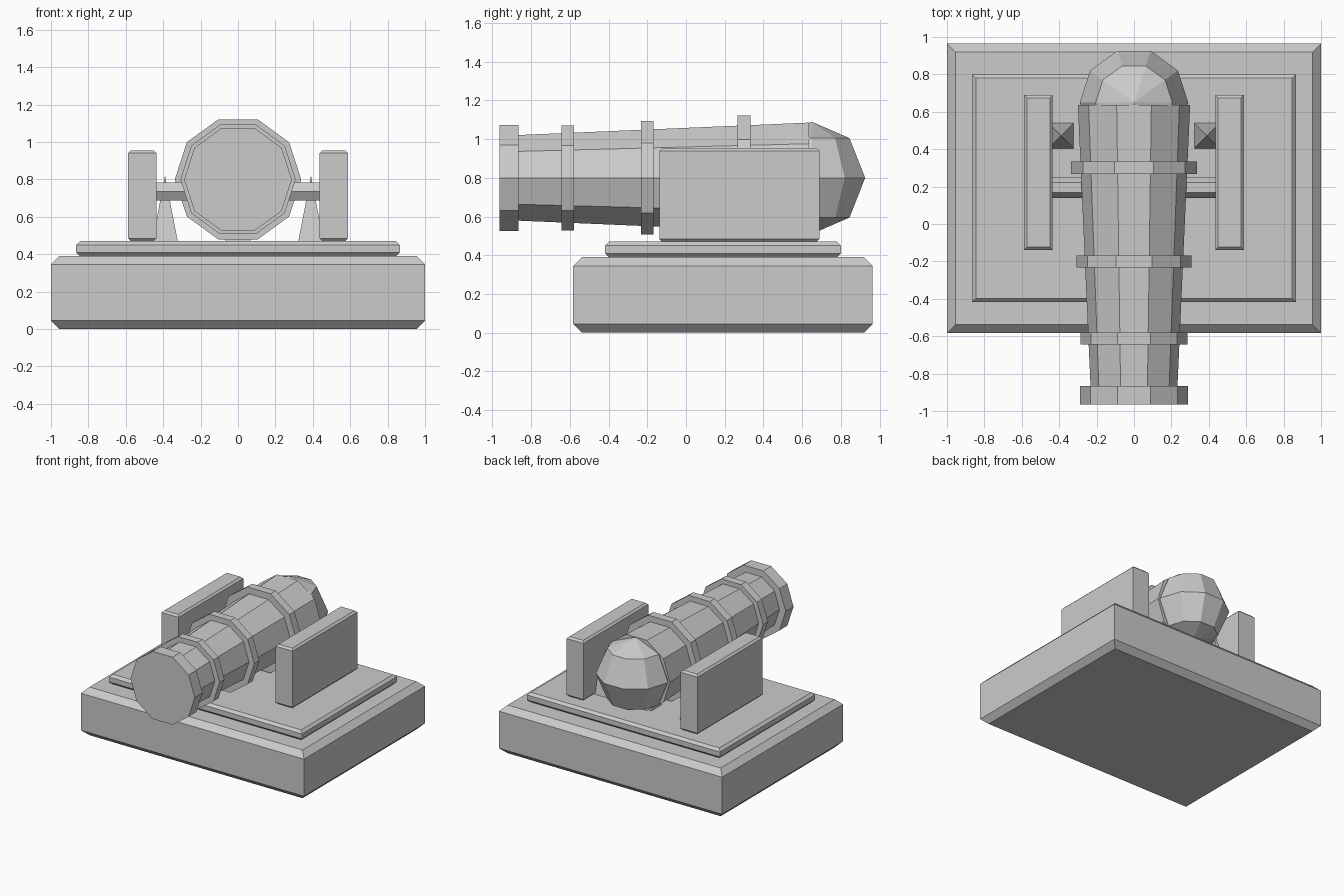
import bpy, bmesh
from math import radians
from mathutils import Matrix, Vector

if "Cube" in bpy.data.objects:
    bpy.data.objects.remove(bpy.data.objects["Cube"])


def finish(name, bm):
    bmesh.ops.recalc_face_normals(bm, faces=bm.faces)
    me = bpy.data.meshes.new(name)
    bm.to_mesh(me)
    bm.free()
    ob = bpy.data.objects.new(name, me)
    bpy.context.collection.objects.link(ob)
    return ob


def slab(name, x, y, z, c):
    """Box from ranges, with only its top and bottom edges chamfered by c."""
    bm = bmesh.new()
    lo, hi = Vector((x[0], y[0], z[0])), Vector((x[1], y[1], z[1]))
    loops = []
    for inset, h in ((c, lo.z), (0, lo.z + c), (0, hi.z - c), (c, hi.z)):
        a, b, d, e = lo.x + inset, hi.x - inset, lo.y + inset, hi.y - inset
        loops.append([bm.verts.new((px, py, h)) for px, py in ((a, d), (b, d), (b, e), (a, e))])
    for p, q in zip(loops, loops[1:]):
        for i in range(4):
            j = (i + 1) % 4
            bm.faces.new((p[i], p[j], q[j], q[i]))
    bm.faces.new(loops[0][::-1])
    bm.faces.new(loops[-1])
    return finish(name, bm)


def cone(name, sides, r1, r2, depth, matrix):
    bm = bmesh.new()
    bmesh.ops.create_cone(bm, cap_ends=True, segments=sides, radius1=r1, radius2=r2,
                          depth=depth, matrix=matrix)
    return finish(name, bm)


AXIS_Z = 0.80


def barrel_part(name, y0, y1, r0, r1):
    """Ten-sided section along y, with corners pointing to +x and -x."""
    m = (Matrix.Translation((0, (y0 + y1) / 2, AXIS_Z)) @ Matrix.Rotation(radians(-90), 4, 'X'))
    # create_cone starts its first corner on an axis; turn so corners sit on x
    return cone(name, 10, r0, r1, y1 - y0, m @ Matrix.Rotation(radians(90), 4, 'Z'))


def align_corners(ob):
    # make sure the widest corner lies on the x axis
    xs = max(abs(v.co.x) for v in ob.data.vertices)
    zs = max(abs(v.co.z - AXIS_Z) for v in ob.data.vertices)
    if zs > xs:
        p = Matrix.Translation((0, 0, AXIS_Z))
        ob.data.transform(p @ Matrix.Rotation(radians(90), 4, 'Y') @ p.inverted())


# stepped base
slab("base", (-1, 1), (-0.583, 0.965), (0, 0.39), 0.045)
slab("base_plate", (-0.865, 0.865), (-0.418, 0.80), (0.39, 0.47), 0.02)

# carriage cheeks and pointed braces beside them
for side, s in (("left", -1), ("right", 1)):
    slab(side + "_cheek", sorted((s * 0.435, s * 0.587)), (-0.138, 0.69), (0.47, 0.955), 0.015)

for name, x in (("left_brace", -0.39), ("right_brace", 0.39), ("breech_support", 0)):
    m = Matrix.Translation((x, 0.472, 0.645)) @ Matrix.Rotation(radians(45), 4, 'Z')
    cone(name, 4, 0.0955, 0, 0.35, m)

# tapered barrel, bands and muzzle
sections = (
    ("barrel", -0.90, 0.635, 0.231, 0.30),
    ("muzzle", -0.965, -0.865, 0.288, 0.288),
    ("front_band", -0.643, -0.58, 0.285, 0.285),
    ("middle_band", -0.232, -0.168, 0.308, 0.308),
    ("rear_band", 0.267, 0.333, 0.338, 0.338),
)
for sec in sections:
    align_corners(barrel_part(*sec))

# faceted rounded breech
bm = bmesh.new()
bmesh.ops.create_uvsphere(bm, u_segments=10, v_segments=4, radius=0.29)
if max(abs(v.co.y) for v in bm.verts) > max(abs(v.co.x) for v in bm.verts) + 1e-4:
    bmesh.ops.rotate(bm, verts=bm.verts, matrix=Matrix.Rotation(radians(90), 3, 'Z'))
bmesh.ops.translate(bm, verts=bm.verts, vec=(0, 0.65, AXIS_Z))
finish("breech", bm)

# hexagonal trunnion bar, corners pointing front and back
m = Matrix.Translation((0, 0.195, 0.735)) @ Matrix.Rotation(radians(90), 4, 'Y')
bar = cone("trunnion", 6, 0.055, 0.055, 0.90, m)
if max(v.co.z for v in bar.data.vertices) > 0.735 + 0.052:
    p = Matrix.Translation((0, 0.195, 0.735))
    bar.data.transform(p @ Matrix.Rotation(radians(90), 4, 'X') @ p.inverted())
